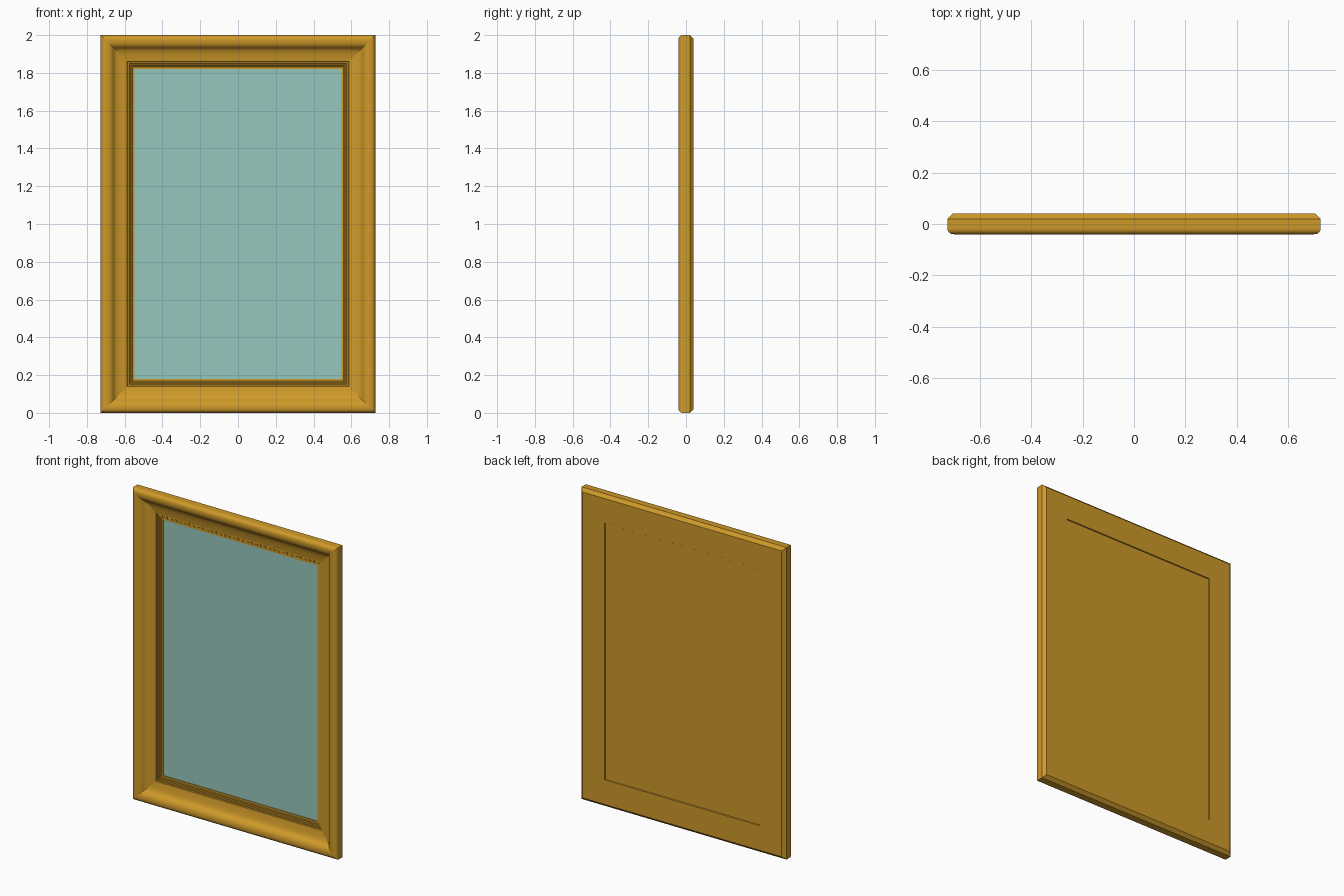
import bpy, bmesh
from math import radians
from mathutils import Vector
from mathutils.geometry import interpolate_bezier

if "Cube" in bpy.data.objects:
    bpy.data.objects.remove(bpy.data.objects["Cube"])

W, H = 0.727, 2.0


def material(name, rgb):
    m = bpy.data.materials.new(name)
    m.diffuse_color = (*rgb, 1)
    m.use_nodes = True
    m.node_tree.nodes["Principled BSDF"].inputs["Base Color"].default_value = m.diffuse_color
    return m


def curve(*pts, n=8):
    return [tuple(p)[:2] for p in interpolate_bezier(*[Vector((*p, 0)) for p in pts], n)]


def finish(bm, name, mat):
    bmesh.ops.recalc_face_normals(bm, faces=bm.faces)
    me = bpy.data.meshes.new(name)
    bm.to_mesh(me)
    bm.free()
    me.materials.append(mat)
    ob = bpy.data.objects.new(name, me)
    bpy.context.collection.objects.link(ob)
    return ob


def mitred_frame(name, profile, mat):
    """Sweep an (inset, y) section round the rectangle with mitred corners."""
    bm = bmesh.new()
    rings = []
    for i, y in profile:
        x = W - i
        rings.append([bm.verts.new(p) for p in
                      ((-x, y, i), (x, y, i), (x, y, H - i), (-x, y, H - i))])
    for k, a in enumerate(rings):
        b = rings[(k + 1) % len(rings)]
        for c in range(4):
            d = (c + 1) % 4
            bm.faces.new((a[c], a[d], b[d], b[c])).smooth = True
            # mitre seams stay crisp
            bm.edges.get((a[c], b[c])).smooth = False
    bmesh.ops.recalc_face_normals(bm, faces=bm.faces)
    for e in bm.edges:
        if e.calc_face_angle(0) > radians(32):
            e.smooth = False
    return finish(bm, name, mat)


def panel(name, inset, y0, y1, mat):
    bm = bmesh.new()
    bmesh.ops.create_cube(bm, size=1)
    for v in bm.verts:
        v.co = (v.co.x * 2 * (W - inset), y0 if v.co.y < 0 else y1,
                H / 2 + v.co.z * (H - 2 * inset))
    return finish(bm, name, mat)


gold = material("gold", (0.62, 0.32, 0.022))
mirror = material("mirror_glass", (0.30, 0.58, 0.51))

# Moulding: rounded outer edge, raised bead, cove
profile = [(0, 0.02)]
profile += curve((0, -0.016), (0, -0.031), (0.010, -0.04), (0.026, -0.04))
profile += curve((0.026, -0.04), (0.048, -0.04), (0.060, -0.031), (0.069, -0.018))[1:]
profile += curve((0.069, -0.018), (0.078, -0.005), (0.105, 0.000), (0.14, 0.006), n=10)[1:]
# Stepped inner lip with sloping risers, then flat back with chamfered edge
profile += [(0.143, 0.012), (0.149, 0.012), (0.152, 0.017), (0.157, 0.017),
            (0.160, 0.021), (0.166, 0.021), (0.168, 0.024), (0.18, 0.024),
            (0.18, 0.033), (0.177, 0.04), (0.02, 0.04)]
mitred_frame("moulded_frame", profile, gold)

# Mirror pane and recessed backing board
panel("mirror_pane", 0.18, 0.028, 0.031, mirror)
panel("backing_board", 0.18, 0.031, 0.035, gold)
